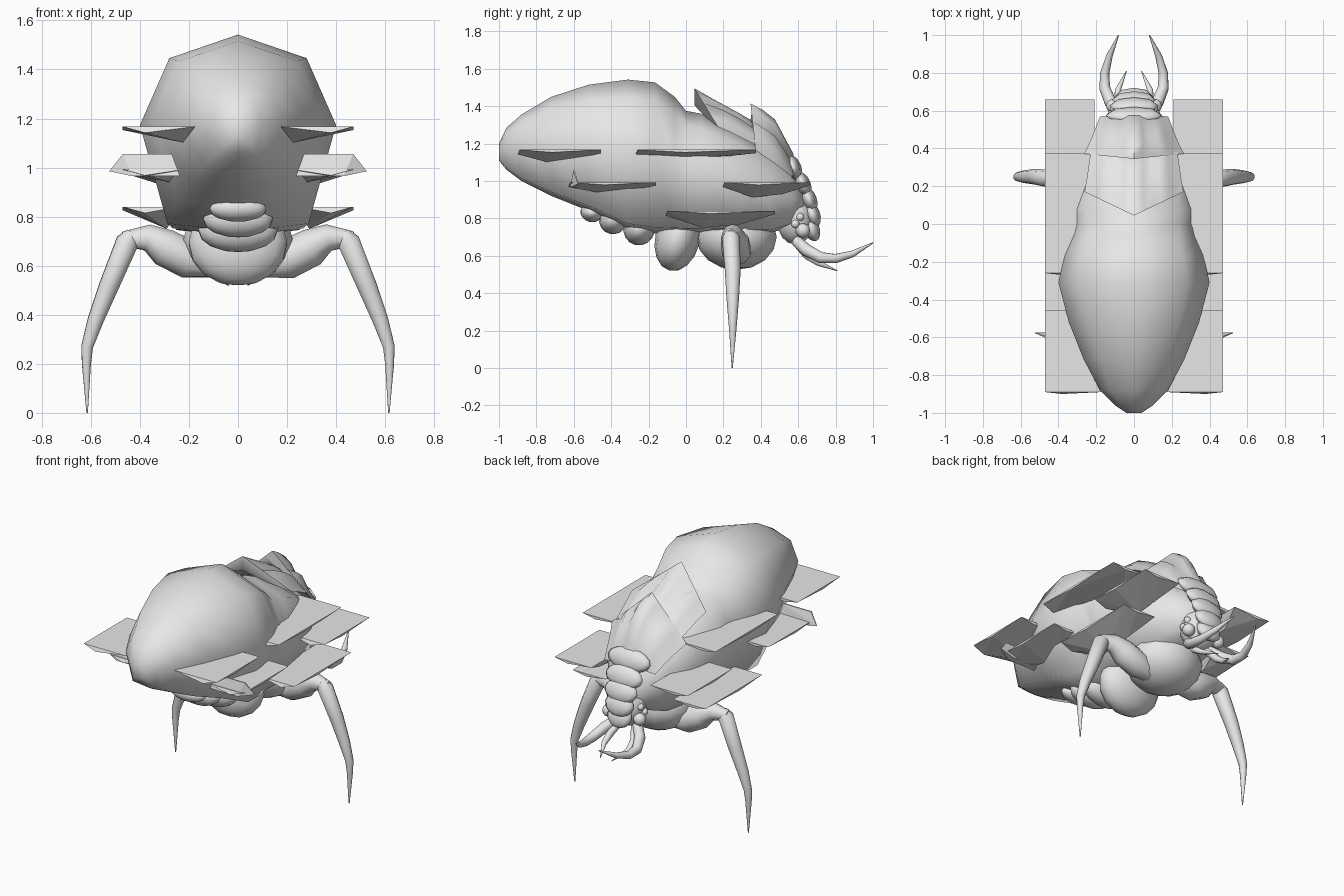
import bpy, bmesh, math
from mathutils import Vector

if "Cube" in bpy.data.objects:
    bpy.data.objects.remove(bpy.data.objects["Cube"])

shell = bpy.data.materials.new("pale grey shell")
shell.use_nodes = True
shell.diffuse_color = (0.8, 0.8, 0.8, 1)
shell.node_tree.nodes["Principled BSDF"].inputs["Base Color"].default_value = (0.8, 0.8, 0.8, 1)


def finish(name, bm, crease=60):
    # Smooth shading, with edges sharper than the crease angle kept hard
    bmesh.ops.recalc_face_normals(bm, faces=bm.faces)
    mesh = bpy.data.meshes.new(name)
    bm.to_mesh(mesh)
    bm.free()
    mesh.materials.append(shell)
    obj = bpy.data.objects.new(name, mesh)
    bpy.context.collection.objects.link(obj)
    if crease:
        bpy.ops.object.select_all(action="DESELECT")
        obj.select_set(True)
        bpy.context.view_layer.objects.active = obj
        bpy.ops.object.shade_smooth_by_angle(angle=math.radians(crease))
    return obj


def loft(name, rings, crease=60):
    bm = bmesh.new()
    loops = [[bm.verts.new(p) for p in ring] for ring in rings]
    n = len(loops[0])
    for a, b in zip(loops, loops[1:]):
        for i in range(n):
            j = (i + 1) % n
            bm.faces.new((a[i], a[j], b[j], b[i]))
    bm.faces.new(loops[0])
    bm.faces.new(loops[-1])
    return finish(name, bm, crease)


def tube(name, path, radii, sides=10):
    pts = [Vector(p) for p in path]
    rings = []
    side = None
    for i, p in enumerate(pts):
        t = (pts[min(i + 1, len(pts) - 1)] - pts[max(i - 1, 0)]).normalized()
        if side is None:
            side = t.cross(Vector((0.3, 0.9, 0.1)))
        side = (side - t * side.dot(t)).normalized()
        up = t.cross(side)
        rings.append([p + radii[i] * (side * math.cos(a) + up * math.sin(a))
                      for a in (math.tau * k / sides for k in range(sides))])
    return loft(name, rings)


def ball(name, centre, size, tilt=0, segs=14):
    bm = bmesh.new()
    bmesh.ops.create_uvsphere(bm, u_segments=segs, v_segments=8, radius=1)
    obj = finish(name, bm)
    obj.location, obj.scale, obj.rotation_euler = centre, size, (tilt, 0, 0)
    return obj


def solid(name, points):
    bm = bmesh.new()
    for p in points:
        bm.verts.new(p)
    bmesh.ops.convex_hull(bm, input=bm.verts)
    bmesh.ops.dissolve_limit(bm, angle_limit=0.01, verts=bm.verts, edges=bm.edges)
    return finish(name, bm, crease=0)


# Body: eight-sided sections given as (y, top, bottom, half width)
stations = [(-1.0, 1.2, 1.11, .04), (-.96, 1.285, 1.06, .1), (-.88, 1.355, 1.0, .18),
            (-.72, 1.45, .92, .265), (-.52, 1.515, .84, .345), (-.31, 1.542, .74, .4),
            (-.166, 1.527, .72, .37), (-.06, 1.45, .72, .34), (.0, 1.375, .72, .345),
            (.08, 1.36, .72, .35), (.29, 1.26, .72, .3), (.45, 1.15, .72, .24),
            (.56, 1.05, .76, .16), (.63, .95, .8, .08)]
section = [(0, 1), (.7, .88), (1, .54), (.72, .04), (0, 0), (-.72, .04), (-1, .54), (-.7, .88)]
loft("body", [[(w * u, y, b + (t - b) * v) for u, v in section] for y, t, b, w in stations], 100)

# Belly lobes
ball("chest", (0, .27, .7), (.23, .215, .175))
for i, (y, z, w, d, h) in enumerate([(-.045, .69, .205, .12, .175), (-.25, .745, .165, .085, .09),
                                     (-.39, .79, .145, .075, .075), (-.505, .83, .118, .06, .05)]):
    ball(f"belly_lobe_{i + 1}", (0, y, z), (w, d, h), -.25)

# Head: overlapping armour bands running down the face
ball("head", (0, .585, .79), (.12, .1, .13))
for i, (y, z, w) in enumerate([(.575, 1.07, .15), (.625, .98, .13), (.657, .9, .115),
                               (.675, .82, .1), (.672, .745, .085)]):
    ball(f"face_band_{i + 1}", (0, y, z), (w, .042, .07), .35, 8)

for s, tag in ((1, "left"), (-1, "right")):
    # Eyes
    for i, (x, y, z, r) in enumerate([(.11, .625, .735, .038), (.115, .585, .77, .022),
                                      (.105, .61, .807, .022)]):
        ball(f"{tag}_eye_{i + 1}", (s * x, y, z), (r, r, r))

    # Mandibles and feelers
    tube(f"{tag}_mandible", [(s * x, y, z) for x, y, z in
         [(.07, .59, .68), (.125, .645, .63), (.155, .72, .59), (.155, .8, .585),
          (.13, .89, .61), (.082, 1.0, .67)]], [.03, .033, .03, .025, .018, .003])
    tube(f"{tag}_feeler", [(s * x, y, z) for x, y, z in
         [(.05, .59, .67), (.085, .65, .6), (.085, .71, .56), (.04, .81, .52)]],
         [.022, .022, .016, .002])

    # Legs
    tube(f"{tag}_thigh", [(s * x, y, z) for x, y, z in
         [(.1, .27, .6), (.2, .27, .625), (.3, .26, .675), (.37, .25, .715), (.47, .245, .71)]],
         [.05, .08, .078, .055, .03])
    tube(f"{tag}_shin", [(s * x, y, z) for x, y, z in
         [(.43, .24, .735), (.45, .24, .7), (.525, .25, .52), (.58, .25, .38), (.615, .25, .27),
          (.618, .25, .2), (.615, .247, 0)]], [.025, .048, .042, .034, .025, .019, .003])

    # Flat side blades: level top with thin rims, keeled underside
    for name, y0, y1, z, inner, depth in [("upper_rear", -.89, -.455, 1.167, .175, .065),
                                          ("upper_front", -.26, .375, 1.167, .175, .05),
                                          ("middle_rear", -.62, -.16, .993, .22, .055),
                                          ("middle_front", .205, .66, .993, .21, .08),
                                          ("lower_front", -.1, .475, .84, .24, .09)]:
        n = y1 - y0
        pts = [(s * x, y, z) for x in (inner, .47) for y in (y0, y1)]
        pts += [(s * .38, y0 - .01, z - .025), (s * .38, y1, z - .018),
                (s * .47, y0 + n * .4, z - .014),
                (s * (inner + .05), y0 + n * .33, z - depth),
                (s * (inner + .05), y0 + n * .68, z - depth * .8)]
        solid(f"{tag}_{name}_blade", pts)

    # Small upright fin, running out to a point
    solid(f"{tag}_fin", [(s * x, y, z) for x, z, back, front in
          [(.525, .985, -.578, -.574), (.47, 1.055, -.602, -.594), (.255, 1.055, -.602, -.594),
           (.235, .965, -.62, -.58), (.43, .965, -.62, -.58)] for y in (back, front)])


# Back shields: steep saddles with a grooved middle, straight along the rear rim;
# rows are (half width, y mid, z mid, y side, z side, groove strength)
def shield(name, rows):
    top = [(-1, 0), (-.75, .02), (-.55, .045), (-.38, 0), (-.2, .025), (0, .01),
           (.2, .025), (.38, 0), (.55, .045), (.75, .02), (1, 0)]
    rings = []
    for w, ym, zm, ys, zs, groove in rows:
        profile = [(u, lift * groove) for u, lift in top] + [(.5, -.055), (0, -.09), (-.5, -.055)]
        rings.append([(w * u, ym + (ys - ym) * abs(u), zm + (zs - zm) * abs(u) + lift)
                      for u, lift in profile])
    loft(name, rings)


shield("rear_back_shield", [(.262, .045, 1.495, .17, 1.29, 0), (.25, .16, 1.42, .24, 1.26, 1),
                            (.24, .28, 1.355, .31, 1.225, 1), (.23, .38, 1.3, .38, 1.19, .6)])
shield("front_back_shield", [(.265, .345, 1.415, .372, 1.165, 0), (.24, .41, 1.37, .42, 1.13, 1),
                             (.215, .475, 1.32, .48, 1.09, 1), (.18, .575, 1.14, .57, 1.02, .4)])
